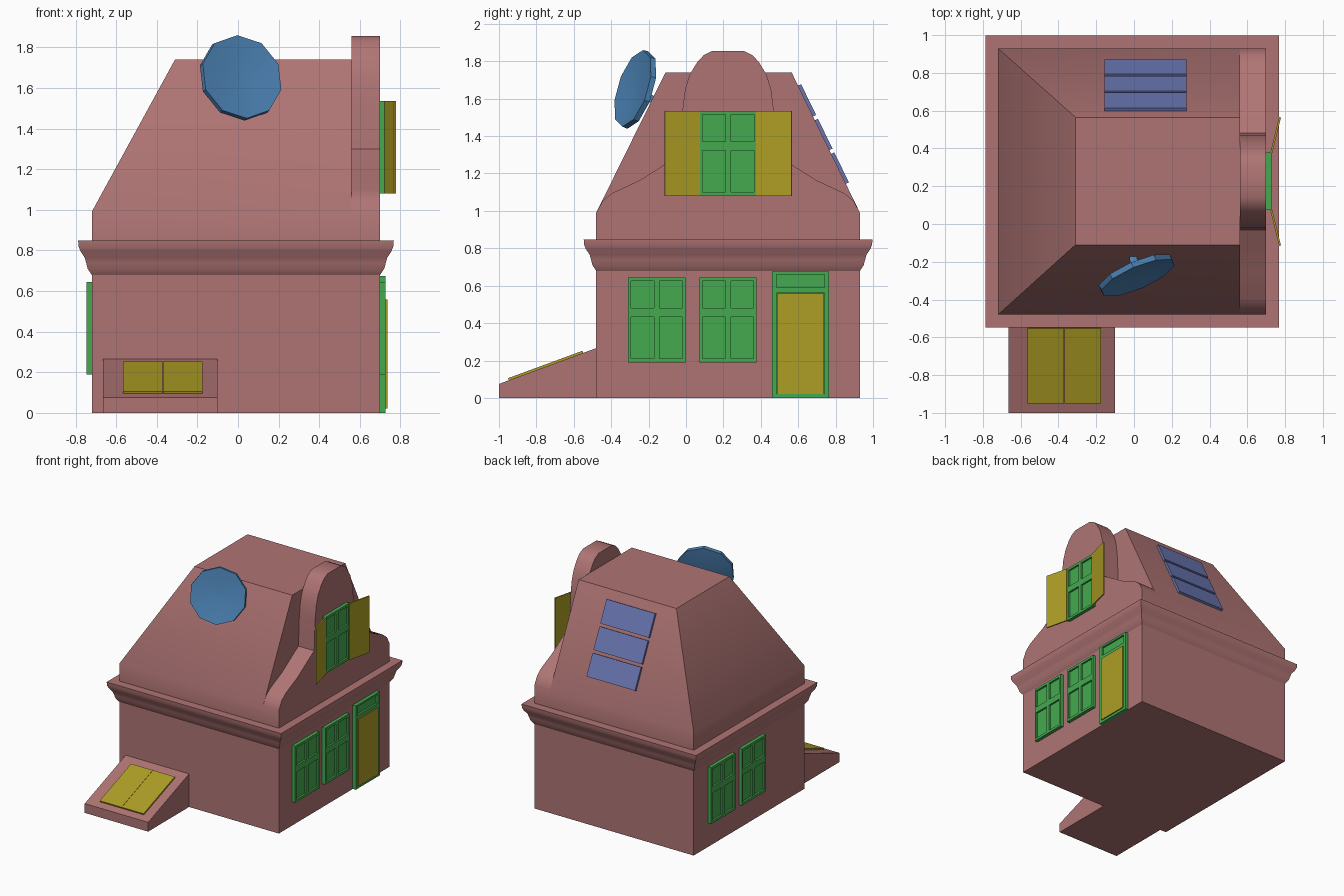
import bpy, bmesh, math
from mathutils import Vector

if "Cube" in bpy.data.objects:
    bpy.data.objects.remove(bpy.data.objects["Cube"])


def material(name, rgb):
    m = bpy.data.materials.new(name)
    m.use_nodes = True
    m.diffuse_color = (*rgb, 1)
    m.node_tree.nodes["Principled BSDF"].inputs["Base Color"].default_value = (*rgb, 1)
    return m


WALL = material("dusty rose", (0.43, 0.175, 0.175))
GREEN = material("frame green", (0.06, 0.40, 0.08))
YELLOW = material("door yellow", (0.42, 0.34, 0.018))
BLUE = material("dish blue", (0.07, 0.22, 0.45))
PANEL = material("panel blue", (0.14, 0.18, 0.44))


def finish(bm, name, mat, smooth=False):
    bmesh.ops.recalc_face_normals(bm, faces=bm.faces)
    mesh = bpy.data.meshes.new(name)
    bm.to_mesh(mesh)
    bm.free()
    mesh.materials.append(mat)
    ob = bpy.data.objects.new(name, mesh)
    bpy.context.collection.objects.link(ob)
    if smooth:
        bpy.ops.object.select_all(action="DESELECT")
        ob.select_set(True)
        bpy.context.view_layer.objects.active = ob
        bpy.ops.object.shade_smooth_by_angle(angle=math.radians(30))
    return ob


def loft(name, rings, mat, smooth=False):
    """Skin a stack of equal-sized point rings and cap both ends."""
    bm = bmesh.new()
    rows = [[bm.verts.new(p) for p in ring] for ring in rings]
    n = len(rows[0])
    for a, b in zip(rows, rows[1:]):
        for i in range(n):
            j = (i + 1) % n
            bm.faces.new((a[i], a[j], b[j], b[i]))
    bm.faces.new(rows[0])
    bm.faces.new(rows[-1])
    return finish(bm, name, mat, smooth)


def prism(name, pts, vec, mat, smooth=False):
    """Extrude a polygon along a vector."""
    pts = [Vector(p) for p in pts]
    return loft(name, [pts, [p + Vector(vec) for p in pts]], mat, smooth)


def rect(x0, x1, y0, y1, z):
    return [(x0, y0, z), (x1, y0, z), (x1, y1, z), (x0, y1, z)]


def frame(name, x, side, ys, zs, panes):
    """Joinery slab on a side wall, with chosen grid cells sunk in as panes."""
    bm = bmesh.new()
    grid = [[bm.verts.new((x - side * 0.005, y, z)) for z in zs] for y in ys]
    cells = {}
    for i in range(len(ys) - 1):
        for j in range(len(zs) - 1):
            cells[i, j] = bm.faces.new((grid[i][j], grid[i + 1][j],
                                        grid[i + 1][j + 1], grid[i][j + 1]))
    back = bmesh.ops.duplicate(bm, geom=bm.verts[:] + bm.edges[:] + bm.faces[:])
    centres = [cells[c].calc_center_median().yz for c in panes]
    new = bmesh.ops.extrude_face_region(bm, geom=list(cells.values()))["geom"]
    bmesh.ops.translate(bm, vec=(side * 0.032, 0, 0),
                        verts=[v for v in new if isinstance(v, bmesh.types.BMVert)])
    front = [f for f in new if isinstance(f, bmesh.types.BMFace)]
    for f in front:
        if any((f.calc_center_median().yz - c).length < 0.001 for c in centres):
            sunk = bmesh.ops.extrude_face_region(bm, geom=[f])["geom"]
            bmesh.ops.translate(bm, vec=(-side * 0.015, 0, 0),
                                verts=[v for v in sunk if isinstance(v, bmesh.types.BMVert)])
            if f.is_valid:
                bm.faces.remove(f)
    # close the back
    bmesh.ops.remove_doubles(bm, verts=bm.verts, dist=0.0001)
    return finish(bm, name, GREEN)


def window(name, x, side, y, z):
    ys = [y + d for d in (0, 0.016, 0.138, 0.168, 0.29, 0.306)]
    zs = [z + d for d in (0, 0.02, 0.242, 0.292, 0.435, 0.455)]
    frame(name, x, side, ys, zs, [(i, j) for i in (1, 3) for j in (1, 3)])


# Walls with the moulded cornice
X0, X1, Y0, Y1 = -0.72, 0.70, -0.48, 0.93
cornice = [(0, 0), (0, 0.68), (0.02, 0.71), (0.028, 0.74), (0.035, 0.765),
           (0.055, 0.795), (0.065, 0.82), (0.067, 0.848), (0, 0.848)]
loft("walls", [rect(X0 - o, X1 + o, Y0 - o, Y1 + o, z) for o, z in cornice], WALL, True)

# Hipped roof, flat on top
EAVE, TOP, GX = 0.99, 1.74, 0.56
loft("roof", [rect(X0, GX, Y0, Y1, 0.84), rect(X0, GX, Y0, Y1, EAVE),
              rect(-0.31, GX, -0.11, 0.565, TOP)], WALL, True)

# Bell-shaped gable
MID = 0.225
half = [(0.705, 0.84), (0.705, EAVE), (0.67, 1.055), (0.62, 1.095), (0.47, 1.165),
        (0.343, 1.246), (0.256, 1.30), (0.245, 1.53), (0.23, 1.65), (0.205, 1.73),
        (0.165, 1.795), (0.13, 1.833), (0.085, 1.855)]
outline = [(GX, MID - d, z) for d, z in half] + [(GX, MID + d, z) for d, z in reversed(half)]
prism("gable", outline, (X1 - GX, 0, 0), WALL, True)

# Windows
for i, y in enumerate((-0.31, 0.072)):
    window(f"right_window_{i + 1}", X1, 1, y, 0.19)
for i, y in enumerate((0.05, 0.44)):
    window(f"left_window_{i + 1}", X0, -1, y, 0.19)
window("gable_window", X1, 1, 0.073, 1.08)

# Shutters, swung slightly off the wall
for side in (-1, 1):
    hinge, tip, t = MID + side * 0.153, MID + side * 0.341, side * 0.012
    prism("shutter", [(0.722, hinge, 1.08), (0.768, tip, 1.08),
                      (0.778, tip - t / 4, 1.08), (0.732, hinge - t / 4, 1.08)],
          (0, 0, 0.455), YELLOW)

# Front door in its frame with a light above
frame("door_frame", X1, 1, [0.46, 0.485, 0.74, 0.765],
      [0, 0.02, 0.56, 0.59, 0.66, 0.675], [(1, 1), (1, 3)])
prism("door", rect(0.70, 0.735, 0.486, 0.739, 0.021), (0, 0, 0.538), YELLOW)

# Sloping cellar entrance with a pair of hatch doors
prism("cellar_entrance", [(-0.665, -1, 0), (-0.665, -0.47, 0), (-0.665, -0.47, 0.27),
                          (-0.665, -1, 0.075)], (0.565, 0, 0), WALL)
run = Vector((0, 0.53, 0.195))
lift = Vector((0, -run.z, run.y)).normalized() * 0.012
low, high = (Vector((0, -1, 0.075)) + run * t for t in (0.1, 0.85))
for x0, x1 in ((-0.565, -0.371), (-0.369, -0.175)):
    a, b = Vector((x0, 0, 0)), Vector((x1, 0, 0))
    prism("hatch_door", [low + a, low + b, high + b, high + a], lift, YELLOW)

# Solar panels on the back slope
ridge, eave = Vector((0, 0.565, TOP)), Vector((0, Y1, EAVE))
out = Vector((0, TOP - EAVE, Y1 - 0.565)).normalized() * 0.018
for z0, z1 in ((1.67, 1.505), (1.485, 1.325), (1.305, 1.145)):
    p, q = (ridge.lerp(eave, (TOP - z) / (TOP - EAVE)) for z in (z0, z1))
    l, r = Vector((-0.155, 0, 0)), Vector((0.277, 0, 0))
    prism("solar_panel", [p + l, p + r, q + r, q + l], out, PANEL)

# Ten-sided dish and its arm
centre, axis = Vector((0.02, -0.285, 1.655)), Vector((0.38, -0.88, 0.28)).normalized()
u = axis.cross(Vector((0, 0, 1))).normalized()
v = u.cross(axis)


def ring(r, h):
    angles = [math.tau * (i + 0.5) / 10 for i in range(10)]
    return [centre + axis * h + (u * math.cos(a) + v * math.sin(a)) * r for a in angles]


loft("dish", [ring(r, h) for r, h in ((0.01, -0.018), (0.12, -0.012), (0.213, 0),
                                      (0.216, -0.03), (0.12, -0.043), (0.01, -0.048))],
     BLUE, True)
foot, hub = Vector((-0.005, -0.15, 1.58)), Vector((0.0, -0.25, 1.635))
d = (hub - foot).normalized()
s = d.cross(Vector((1, 0, 0))).normalized() * 0.02
w = Vector((0.02, 0, 0))
prism("dish_arm", [foot + s + w, foot + s - w, foot - s - w, foot - s + w], hub - foot, BLUE)
